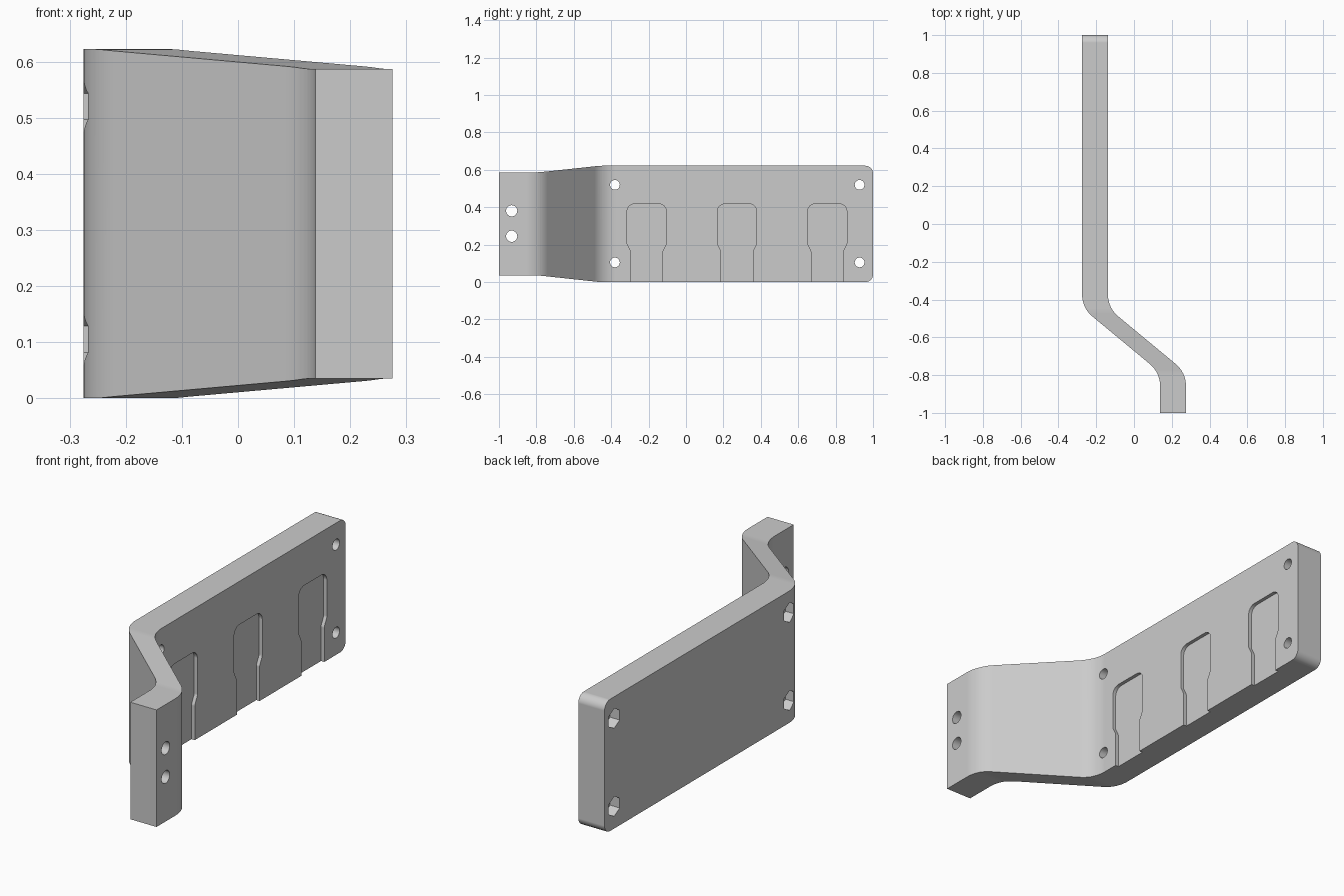
import bpy, bmesh, math
from mathutils import Vector

old = bpy.data.objects.get("Cube")
if old:
    bpy.data.objects.remove(old, do_unlink=True)

grey = bpy.data.materials.new("light_grey")
grey.use_nodes = True
colour = (0.6, 0.6, 0.6, 1)
grey.diffuse_color = colour
grey.node_tree.nodes["Principled BSDF"].inputs["Base Color"].default_value = colour


def outline(corners, steps=10):
    """Turn (u, v, radius) corners into a polygon with filleted corners."""
    pts = []
    for i, (u, v, r) in enumerate(corners):
        p = Vector((u, v))
        if r == 0:
            pts.append(p)
            continue
        a = (Vector(corners[i - 1][:2]) - p).normalized()
        b = (Vector(corners[(i + 1) % len(corners)][:2]) - p).normalized()
        half = math.acos(a.dot(b)) / 2
        centre = p + (a + b).normalized() * (r / math.sin(half))
        start = p + a * (r / math.tan(half)) - centre
        end = p + b * (r / math.tan(half)) - centre
        for k in range(steps + 1):
            pts.append(centre + start.lerp(end, k / steps).normalized() * r)
    return pts


def prism(name, pts, axis, low, high):
    """Extrude a polygon along x (points are y, z) or z (points are x, y)."""
    bm = bmesh.new()
    rings = []
    for level in (low, high):
        rings.append([bm.verts.new((level, u, v) if axis == "x" else (u, v, level))
                      for u, v in pts])
    bottom, top = rings
    bm.faces.new(bottom)
    bm.faces.new(top)
    for i in range(len(pts)):
        bm.faces.new((bottom[i - 1], bottom[i], top[i], top[i - 1]))
    bmesh.ops.recalc_face_normals(bm, faces=bm.faces[:])
    mesh = bpy.data.meshes.new(name)
    bm.to_mesh(mesh)
    bm.free()
    mesh.materials.append(grey)
    obj = bpy.data.objects.new(name, mesh)
    bpy.context.scene.collection.objects.link(obj)
    return obj


def disc(y, z, radius, sides):
    """Regular polygon in the side plane, with a corner pointing up."""
    turn = 2 * math.pi / sides
    return [(y + radius * math.sin(i * turn), z + radius * math.cos(i * turn))
            for i in range(sides)]


# Offset bent strip, seen from above
back, inner, step = -0.275, -0.138, 0.413
bend = 0.15
bracket = prism("offset_bracket", outline([
    (back, 1.1, 0), (back, -0.444, bend), (back + step, -0.786, bend), (back + step, -1, 0),
    (inner + step, -1, 0), (inner + step, -0.786, bend), (inner, -0.444, bend), (inner, 1.1, 0),
]), "z", -0.1, 0.8)

# Side silhouette: tall plate with rounded end, tapering to a shorter foot
side = prism("side_silhouette", outline([
    (-1.1, 0.035, 0), (-0.785, 0.035, 0.3), (-0.46, 0, 0.3), (1, 0, 0.04),
    (1, 0.622, 0.04), (-0.46, 0.622, 0.3), (-0.785, 0.587, 0.3), (-1.1, 0.587, 0),
], 6), "x", -0.5, 0.5)

cutters = []

# Shallow stepped pockets, open at the bottom edge
for y in (-0.21, 0.273, 0.755):
    half = [(0.085, -0.1, 0), (0.085, 0.165, 0.02), (0.105, 0.205, 0.02), (0.105, 0.418, 0.04)]
    shape = [(y + w, z, r) for w, z, r in half]
    shape += [(y - w, z, r) for w, z, r in reversed(half)]
    cutters.append(prism("pocket_cutter", outline(shape, 6), "x", inner - 0.017, 0.0))

# Plate screw holes with hexagonal nut recesses behind
for y in (-0.38, 0.928):
    for z in (0.105, 0.52):
        cutters.append(prism("screw_cutter", disc(y, z, 0.026, 32), "x", -0.45, 0.0))
        cutters.append(prism("nut_cutter", disc(y, z, 0.047, 6), "x", -0.4, back + 0.05))

# Foot mounting holes
for z in (0.245, 0.381):
    cutters.append(prism("foot_cutter", disc(-0.932, z, 0.03, 32), "x", 0.0, 0.4))

# Apply each cut and drop its cutter
for obj in bpy.context.selected_objects:
    obj.select_set(False)
bracket.select_set(True)
bpy.context.view_layer.objects.active = bracket
for cutter, operation in [(side, "INTERSECT")] + [(c, "DIFFERENCE") for c in cutters]:
    cutter.hide_render = True
    mod = bracket.modifiers.new("cut", "BOOLEAN")
    mod.object, mod.operation, mod.solver = cutter, operation, "EXACT"
    bpy.ops.object.modifier_apply(modifier=mod.name)
    bpy.data.objects.remove(cutter, do_unlink=True)

# Smooth bends, sharp edges
bpy.ops.object.shade_smooth_by_angle(angle=math.radians(30))
weighted = bracket.modifiers.new("even_shading", "WEIGHTED_NORMAL")
weighted.keep_sharp = True
